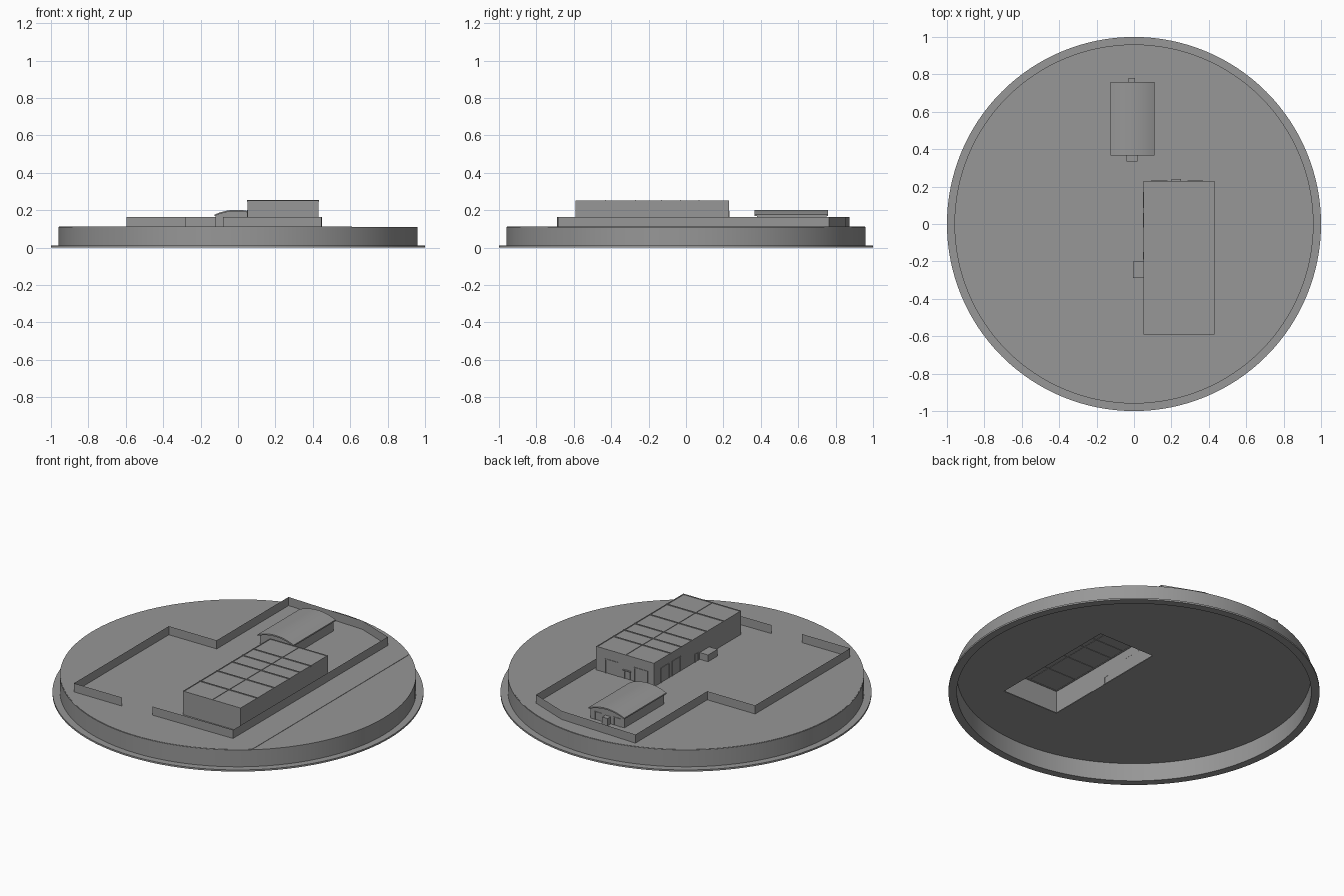
import bpy, bmesh, math
from mathutils import Vector

if "Cube" in bpy.data.objects:
    bpy.data.objects.remove(bpy.data.objects["Cube"])

G = 0.11  # ground level
GREY = bpy.data.materials.new("dark_grey")
GREY.diffuse_color = (.31, .31, .31, 1)
GREY.use_nodes = True
GREY.node_tree.nodes["Principled BSDF"].inputs["Base Color"].default_value = GREY.diffuse_color


def finish(name, bm, smooth=False, merge=True):
    if merge:
        bmesh.ops.remove_doubles(bm, verts=bm.verts, dist=1e-5)
        bmesh.ops.recalc_face_normals(bm, faces=bm.faces)
    me = bpy.data.meshes.new(name)
    bm.to_mesh(me)
    bm.free()
    me.materials.append(GREY)
    ob = bpy.data.objects.new(name, me)
    bpy.context.collection.objects.link(ob)
    if smooth:
        bpy.ops.object.select_all(action='DESELECT')
        ob.select_set(True)
        bpy.context.view_layer.objects.active = ob
        bpy.ops.object.shade_smooth_by_angle(angle=math.radians(30))
    return ob


def add_box(bm, x, y, z):
    vs = bmesh.ops.create_cube(bm, size=1)['verts']
    for v in vs:
        v.co = Vector([(a + b) / 2 + c * (b - a) for (a, b), c in zip((x, y, z), v.co)])


def boxes(name, *dims):
    bm = bmesh.new()
    for d in dims:
        add_box(bm, *d)
    return finish(name, bm)


def prism(name, pts, shift, open_bottom=False, smooth=False):
    """Extrude a closed outline of 3D points by a shift vector."""
    bm = bmesh.new()
    f = bm.faces.new([bm.verts.new(p) for p in pts])
    out = bmesh.ops.extrude_face_region(bm, geom=[f], use_keep_orig=True)
    bmesh.ops.translate(bm, vec=shift, verts=[g for g in out['geom'] if isinstance(g, bmesh.types.BMVert)])
    bmesh.ops.recalc_face_normals(bm, faces=bm.faces)
    if open_bottom:
        low = [f for f in bm.faces if f.normal.z < -0.9]
        bmesh.ops.delete(bm, geom=low, context='FACES_ONLY')
    return finish(name, bm, smooth)


def cut(ob, dims):
    cutter = boxes("hole_cutter", *dims)
    cutter.hide_render = True
    m = ob.modifiers.new("holes", 'BOOLEAN')
    m.operation, m.object, m.solver = 'DIFFERENCE', cutter, 'EXACT'
    bpy.context.view_layer.objects.active = ob
    bpy.ops.object.modifier_apply(modifier=m.name)
    bpy.data.objects.remove(cutter)


# Round base: hollow below, with a thin flange at the foot
bm = bmesh.new()
prof = [(0, G), (.96, G), (.96, .01), (1, .01), (1, 0), (.955, 0), (.955, G - .003), (0, G - .003)]
vs = [bm.verts.new((r, 0, z)) for r, z in prof]
es = [bm.edges.new(p) for p in zip(vs, vs[1:])]
bmesh.ops.spin(bm, geom=vs + es, cent=(0, 0, 0), axis=(0, 0, 1), angle=2 * math.pi, steps=128)
base = finish("round_base", bm, True)

# Thin paving layer, cut straight along the road side
rim = []
for i in range(128):
    a = 2 * math.pi * i / 128
    rim.append((min(.61, .957 * math.cos(a)), .957 * math.sin(a), G - .001))
paving = prism("paving", rim, (0, 0, .003))

# The hall is open to the underside
holes = [((.056, .424), (-.584, .224), (0, .2))]
cut(base, holes)
cut(paving, holes)

# Long hall with parapet and roof beams
X0, X1, Y0, Y1, Z1 = .05, .43, -.59, .23, .249
prism("hall_walls", [(X0, Y0, Z1), (X1, Y0, Z1), (X1, Y1, Z1), (X0, Y1, Z1)], (0, 0, G - Z1), True)
t, P = .005, (Z1 - .003, .252)
boxes("hall_parapet",
      ((X0, X0 + t), (Y0, Y1), P), ((X1 - t, X1), (Y0, Y1), P),
      ((X0 + t, X1 - t), (Y0, Y0 + t), P), ((X0 + t, X1 - t), (Y1 - t, Y1), P))
beams = [((X0 - .002, X1 + .002), (y - .003, y + .003), (Z1 - .002, .253)) for y in (-.43, -.27, -.13, -.03, .07)]
beams.append(((.237, .243), (Y0, Y1), (Z1 - .002, .252)))
boxes("hall_roof_beams", *beams)


def frame(axis, at, a, b, top, w=.005, d=.003):
    """Three thin bars round a doorway on a wall facing -x or +y."""
    bars = [((a, a + w), (G, top)), ((b - w, b), (G, top)), ((a, b), (top - w, top))]
    if axis == 'y':
        return [(s, (at - .001, at + d), z) for s, z in bars]
    return [((at - d, at + .001), s, z) for s, z in bars]


doors = []
for a, b, top in ((.285, .37, .195), (.205, .245, .16), (.09, .18, .195)):
    doors += frame('y', Y1, a, b, top)
for a, b, top in ((.085, .17, .2), (-.02, .06, .2), (-.19, -.15, .16)):
    doors += frame('x', X0, a, b, top)
boxes("hall_door_frames", *doors)
boxes("hall_canopy", ((.2, .25), (Y1 - .002, Y1 + .01), (.16, .164)))
boxes("side_annex", ((-.005, X0 + .002), (-.29, -.2), (G, .152)))


# Small building with curved roof
def arch(half, base_z, peak, n=12):
    cx = -.008
    r = (half ** 2 + (peak - base_z) ** 2) / (2 * (peak - base_z))
    s = math.asin(half / r)
    return [(cx + r * math.sin(s * (2 * i / n - 1)), peak - r + r * math.cos(s * (2 * i / n - 1))) for i in range(n + 1)]


top, low = arch(.118, .176, .202), arch(.118, .168, .194)
prism("cabin_roof", [(x, .365, z) for x, z in top + low[::-1]], (0, .395, 0), smooth=True)
wall = arch(.112, .173, .197)
outline = [(wall[0][0], G)] + wall + [(wall[-1][0], G)]
prism("cabin_walls", [(x, .38, z) for x, z in outline], (0, .37, 0), True)
boxes("cabin_porches", ((-.04, .02), (.335, .385), (G, .155)), ((-.03, .005), (.745, .78), (G, .155)))
cab = []
for a, b in ((-.095, -.05), (.03, .075)):
    cab += frame('y', .75, a, b, .16, .004)
boxes("cabin_window_frames", *cab)

# Yard fence of separate thin sheets, leaving a front gate
run = [(-.08, -.69), (.447, -.685), (.45, .765), (.22, .855), (-.28, .875), (-.28, .2),
       (-.595, .2), (-.597, -.69), (-.28, -.69)]
bm = bmesh.new()
for p, q in zip(run, run[1:]):
    p, q = Vector(p), Vector(q)
    k = max(1, round((q - p).length / .14))
    for i in range(k):
        a, b = p.lerp(q, i / k), p.lerp(q, (i + 1) / k)
        bm.faces.new([bm.verts.new((v.x, v.y, z)) for v, z in ((a, G), (a, .163), (b, .163), (b, G))])
finish("yard_fence", bm, merge=False)
